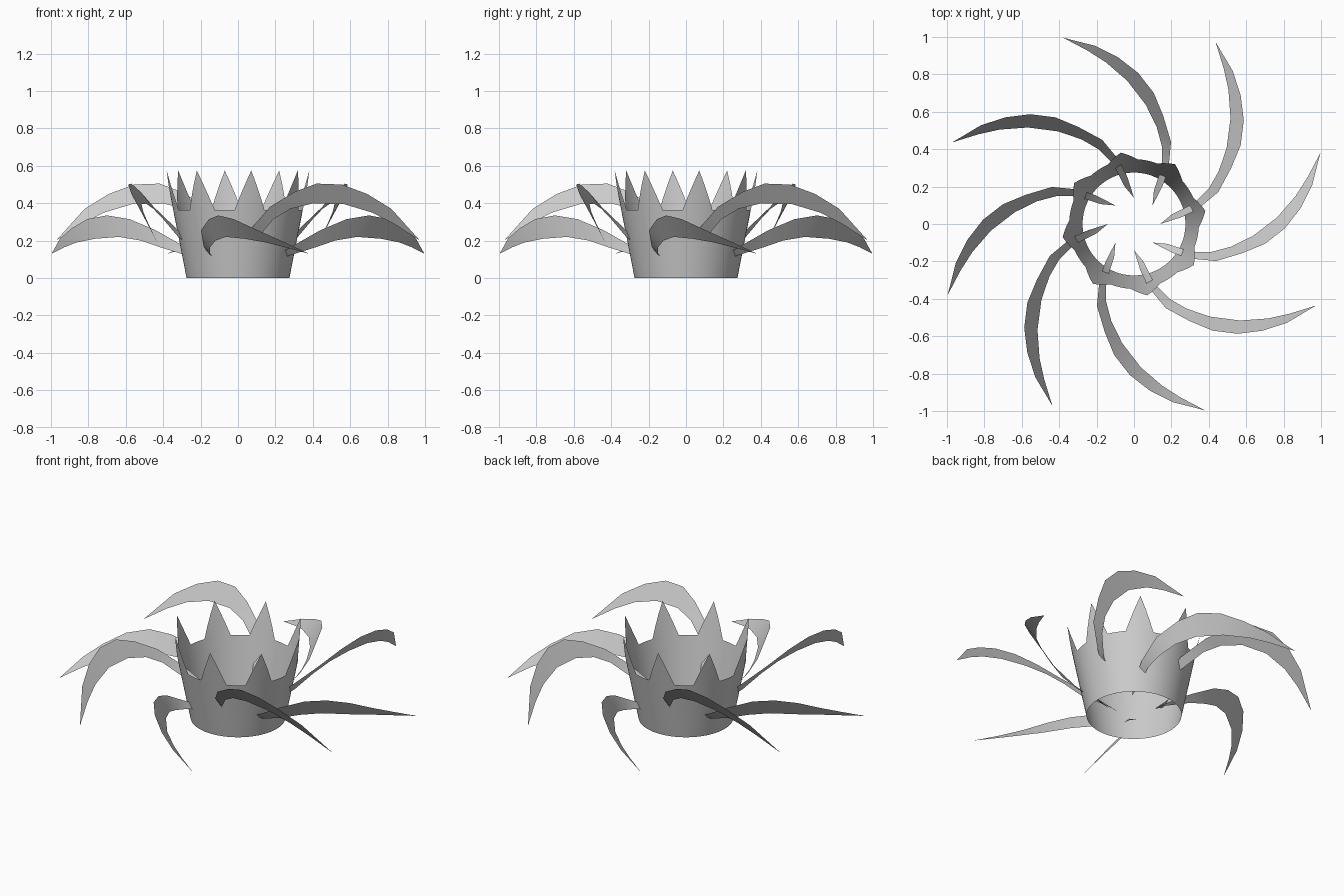
import bpy
import bmesh
from math import sin, cos, radians
from mathutils import Matrix, Vector

cube = bpy.data.objects.get("Cube")
if cube:
    bpy.data.objects.remove(cube, do_unlink=True)

grey = bpy.data.materials.new("plain grey")
grey.use_nodes = True
grey.diffuse_color = (0.6, 0.6, 0.6, 1)
grey.node_tree.nodes["Principled BSDF"].inputs["Base Color"].default_value = (0.6, 0.6, 0.6, 1)


def finish(name, bm):
    mesh = bpy.data.meshes.new(name)
    bm.to_mesh(mesh)
    bm.free()
    mesh.materials.append(grey)
    obj = bpy.data.objects.new(name, mesh)
    bpy.context.collection.objects.link(obj)
    for o in bpy.context.selected_objects:
        o.select_set(False)
    obj.select_set(True)
    bpy.context.view_layer.objects.active = obj
    bpy.ops.object.shade_smooth_by_angle(angle=radians(30))
    return obj


# Open flared band whose rim rises into eight pointed teeth
TEETH, STEPS = 8, 10
BOTTOM_R, TOP_R, VALLEY, PEAK = 0.275, 0.388, 0.365, 0.575


def on_cone(angle, z):
    r = BOTTOM_R + (TOP_R - BOTTOM_R) * z / PEAK
    return Vector((r * sin(angle), -r * cos(angle), z))


bm = bmesh.new()
columns = []
for i in range(TEETH * STEPS):
    offset = abs((i + STEPS // 2) % STEPS - STEPS // 2)
    rim = max(VALLEY, PEAK - (PEAK - VALLEY) * offset / 3)
    angle = radians(10.5 + i * 360 / (TEETH * STEPS))
    columns.append([bm.verts.new(on_cone(angle, z)) for z in (0, VALLEY, rim)])
for a, b in zip(columns, columns[1:] + columns[:1]):
    bm.faces.new((a[0], b[0], b[1], a[1]))
    top = [a[1], b[1]]
    if b[2].co.z > VALLEY + 0.001:
        top.append(b[2])
    if a[2].co.z > VALLEY + 0.001:
        top.append(a[2])
    if len(top) > 2:
        bm.faces.new(top)
bmesh.ops.delete(bm, geom=[v for v in bm.verts if not v.link_faces], context='VERTS')
finish("toothed_band", bm)

# Curved blades: plan of both edges, plus edge heights for low and high blades
START, END = (0, -0.14), (0.973, -0.436)
OUTER = [START, (.035, -.25), (.075, -.335), (.17, -.45), (.30, -.52),
         (.42, -.57), (.555, -.587), (.69, -.57), (.82, -.527), END]
INNER = [START, (.05, -.20), (.11, -.32), (.19, -.40), (.28, -.452),
         (.405, -.495), (.567, -.516), (.717, -.505), (.834, -.479), END]
LOW = ([.05, .12, .17, .255, .315, .335, .315, .265, .21, .13],
       [.05, .085, .13, .165, .20, .22, .21, .19, .165, .13])
HIGH = ([.085, .19, .27, .38, .46, .505, .50, .45, .37, .20],
        [.085, .14, .22, .315, .37, .40, .395, .35, .29, .20])


def blade(name, heights, turn):
    bm = bmesh.new()
    rot = Matrix.Rotation(radians(turn), 3, 'Z')
    edges = [[bm.verts.new(rot @ Vector((*p, z))) for p, z in zip(plan, zs)]
             for plan, zs in zip((OUTER, INNER), heights)]
    for i in range(len(OUTER) - 1):
        bm.faces.new((edges[0][i], edges[0][i + 1], edges[1][i + 1], edges[1][i]))
    # close both ends to points
    bmesh.ops.remove_doubles(bm, verts=bm.verts[:], dist=0.0005)
    finish(name, bm)


for k in range(4):
    blade(f"high_blade_{k + 1}", HIGH, 90 * k)
    blade(f"low_blade_{k + 1}", LOW, 90 * k - 45)
